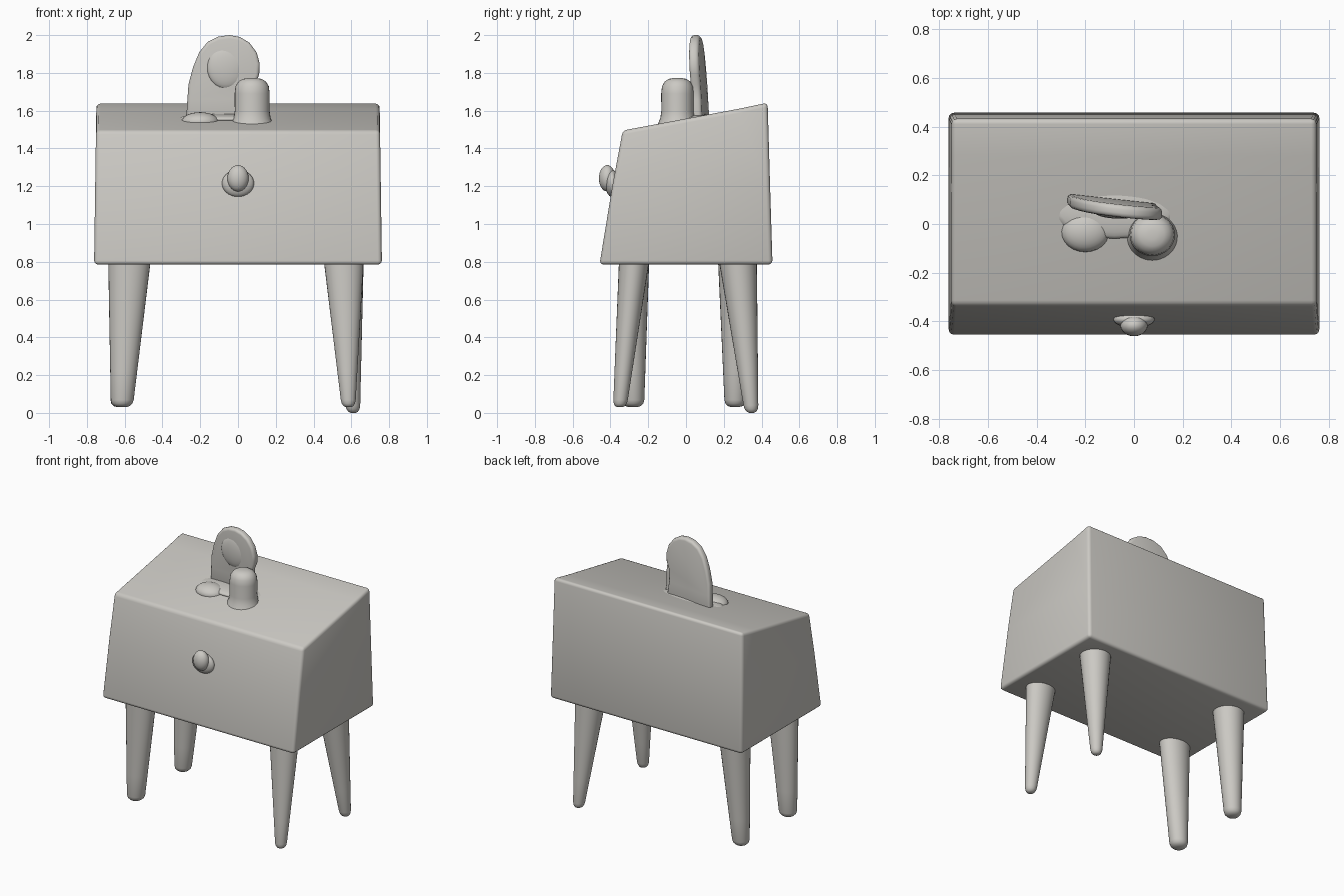
import bpy, bmesh, math
from mathutils import Vector

if "Cube" in bpy.data.objects:
    bpy.data.objects.remove(bpy.data.objects["Cube"])

clay = bpy.data.materials.new("warm grey clay")
clay.diffuse_color = (0.60, 0.585, 0.55, 1)
clay.use_nodes = True
clay.node_tree.nodes["Principled BSDF"].inputs["Base Color"].default_value = clay.diffuse_color


def finish(name, bm, bevel=0.0, segments=3, angle=40):
    bmesh.ops.recalc_face_normals(bm, faces=bm.faces)
    mesh = bpy.data.meshes.new(name)
    bm.to_mesh(mesh)
    bm.free()
    ob = bpy.data.objects.new(name, mesh)
    bpy.context.collection.objects.link(ob)
    mesh.materials.append(clay)
    bpy.ops.object.select_all(action='DESELECT')
    ob.select_set(True)
    bpy.context.view_layer.objects.active = ob
    if bevel:
        mod = ob.modifiers.new("soft edges", 'BEVEL')
        mod.width, mod.segments = bevel, segments
        mod.limit_method, mod.angle_limit = 'ANGLE', math.radians(30)
        bpy.ops.object.modifier_apply(modifier=mod.name)
    bpy.ops.object.shade_smooth_by_angle(angle=math.radians(angle))
    return ob


def loft(name, rings, sides=28):
    """Join horizontal rings given as (x, y, z, radius x, radius y)."""
    bm = bmesh.new()
    loops = []
    for x, y, z, rx, ry in rings:
        loops.append([bm.verts.new((x + rx * math.cos(a), y + ry * math.sin(a), z))
                      for a in (2 * math.pi * i / sides for i in range(sides))])
    for lo, hi in zip(loops, loops[1:]):
        for i in range(sides):
            j = (i + 1) % sides
            bm.faces.new((lo[i], lo[j], hi[j], hi[i]))
    bm.faces.new(loops[0])
    bm.faces.new(loops[-1])
    return finish(name, bm, angle=60)


def blob(name, centre, radii):
    bm = bmesh.new()
    bmesh.ops.create_uvsphere(bm, u_segments=24, v_segments=14, radius=1)
    for v in bm.verts:
        v.co = Vector(c + r * p for c, r, p in zip(centre, radii, v.co))
    return finish(name, bm, angle=60)


def extrude_outline(name, points, offset, bevel, segments=3):
    bm = bmesh.new()
    face = bm.faces.new([bm.verts.new(p) for p in points])
    out = bmesh.ops.extrude_face_region(bm, geom=[face])
    for v in out["geom"]:
        if isinstance(v, bmesh.types.BMVert):
            v.co += Vector(offset)
    return finish(name, bm, bevel, segments)


# Cabinet body: side profile with sloping top and leaning front
profile = [(-0.458, 0.785), (0.458, 0.785), (0.445, 1.20), (0.432, 1.642),
           (0.28, 1.61), (-0.335, 1.495), (-0.39, 1.20)]
body = extrude_outline("cabinet_body", [(-0.762, y, z) for y, z in profile],
                       (1.524, 0, 0), 0.022)
for v in body.data.vertices:      # ends lean in slightly towards the top
    v.co.x *= 1 - 0.016 * (v.co.z - 0.785) / 0.85

# Four tapered legs: top centre, top radii, foot centre, foot radius
legs = {
    "front_left_leg": ((-0.575, -0.275), (0.112, 0.08), (-0.615, -0.28, 0.03), 0.058),
    "front_right_leg": ((0.56, -0.275), (0.105, 0.08), (0.585, -0.35, 0.03), 0.036),
    "back_left_leg": ((-0.575, 0.27), (0.105, 0.10), (-0.62, 0.26, 0.03), 0.055),
    "back_right_leg": ((0.56, 0.275), (0.105, 0.10), (0.61, 0.347, 0.0), 0.036),
}
for name, (top, rad, foot, fr) in legs.items():
    rings = []
    for t, k in ((0, .35), (.008, .7), (.025, .92), (.05, 1), (.25, 1), (.5, 1), (.75, 1), (1, 1)):
        s = 1 - t
        rings.append((top[0] * t + foot[0] * s, top[1] * t + foot[1] * s,
                      foot[2] + t * (0.80 - foot[2]),
                      k * (rad[0] * t + fr * s), k * (rad[1] * t + fr * s)))
    loft(name, rings)

# Front knob: flared base and a small upright ball
blob("knob_base", (0, -0.392, 1.215), (0.085, 0.035, 0.072))
blob("knob", (0.0, -0.417, 1.242), (0.056, 0.044, 0.07))

# Rounded post on the top
loft("post", [(0.075, -0.045, z, r, r * 0.93) for z, r in
              ((1.50, 0.125), (1.53, 0.112), (1.56, 0.098), (1.60, 0.092), (1.69, 0.093),
               (1.73, 0.088), (1.755, 0.072), (1.768, 0.05), (1.773, 0.02))])

# Low mound beside the post and a soft swelling below all three ornaments
blob("low_mound", (-0.20, -0.03, 1.54), (0.10, 0.085, 0.052))
blob("ornament_swelling", (-0.08, 0.06, 1.555), (0.25, 0.12, 0.028))

# Upright rounded plate, leaning and turned slightly
outline = [(-0.275, 1.54), (-0.268, 1.66), (-0.262, 1.74), (-0.238, 1.83), (-0.205, 1.91),
           (-0.16, 1.965), (-0.105, 1.992), (-0.045, 2.0), (0.01, 1.99), (0.06, 1.96),
           (0.098, 1.91), (0.115, 1.85), (0.112, 1.79), (0.09, 1.74), (0.085, 1.66), (0.10, 1.54)]
extrude_outline("upright_plate",
                [(x, 0.052 - 0.11 * (x + 0.08) - 0.05 * (z - 1.55), z) for x, z in outline],
                (0, 0.052, 0), 0.018, 3)
blob("plate_boss", (-0.06, 0.052, 1.83), (0.105, 0.03, 0.115))
